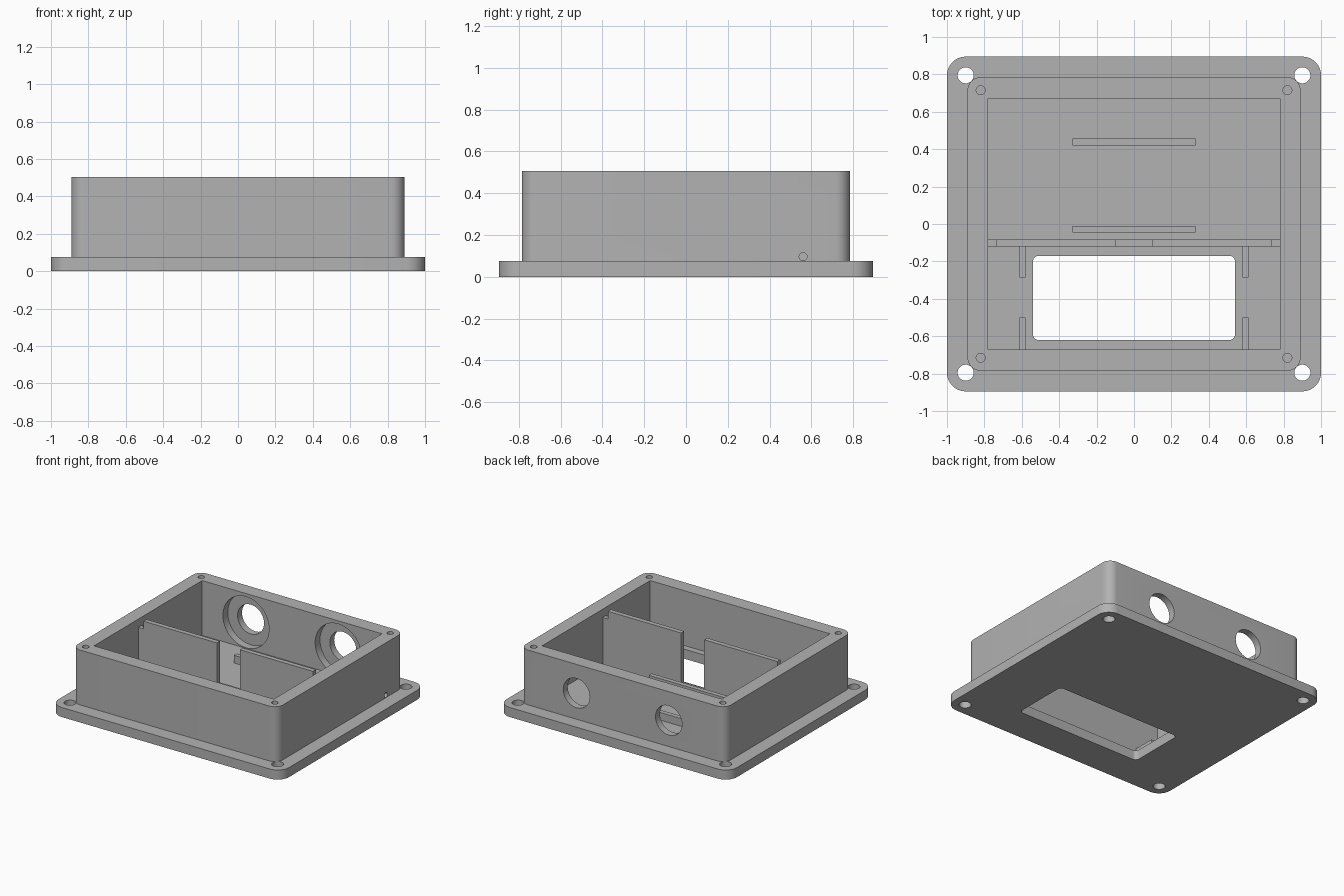
import bpy, bmesh
from math import sin, cos, pi, radians

if "Cube" in bpy.data.objects:
    bpy.data.objects.remove(bpy.data.objects["Cube"], do_unlink=True)

grey = bpy.data.materials.new("light_grey_plastic")
grey.use_nodes = True
COLOUR = (0.448, 0.448, 0.448, 1)
grey.diffuse_color = COLOUR
grey.node_tree.nodes["Principled BSDF"].inputs["Base Color"].default_value = COLOUR

FLOOR, TOP = 0.075, 0.505


def circle(cx, cy, r, n=40):
    return [(cx + r * cos(2 * pi * i / n), cy + r * sin(2 * pi * i / n)) for i in range(n)]


def rect(x0, x1, y0, y1, r=0.0, n=10):
    """Rectangle outline, optionally with rounded corners."""
    corners = [(x1 - r, y1 - r), (x0 + r, y1 - r), (x0 + r, y0 + r), (x1 - r, y0 + r)]
    if r == 0:
        return corners
    return [(cx + r * cos(pi / 2 * (k + i / n)), cy + r * sin(pi / 2 * (k + i / n)))
            for k, (cx, cy) in enumerate(corners) for i in range(n + 1)]


def prism(name, outline, lo, hi, axis="z"):
    """Extrude a 2D outline along an axis from lo to hi."""
    place = {"z": lambda u, v, w: (u, v, w),
             "y": lambda u, v, w: (u, w, v),
             "x": lambda u, v, w: (w, u, v)}[axis]
    bm = bmesh.new()
    low = [bm.verts.new(place(u, v, lo)) for u, v in outline]
    high = [bm.verts.new(place(u, v, hi)) for u, v in outline]
    bm.faces.new(low)
    bm.faces.new(high)
    for i in range(len(low)):
        j = (i + 1) % len(low)
        bm.faces.new((low[i], low[j], high[j], high[i]))
    bmesh.ops.recalc_face_normals(bm, faces=bm.faces)
    mesh = bpy.data.meshes.new(name)
    bm.to_mesh(mesh)
    bm.free()
    mesh.materials.append(grey)
    obj = bpy.data.objects.new(name, mesh)
    bpy.context.collection.objects.link(obj)
    return obj


def activate(obj):
    bpy.ops.object.select_all(action="DESELECT")
    obj.select_set(True)
    bpy.context.view_layer.objects.active = obj


def cut(obj, outline, lo, hi, axis="z"):
    """Subtract a prism from an object."""
    cutter = prism("cutter", outline, lo, hi, axis)
    cutter.hide_render = True
    mod = obj.modifiers.new("cut", "BOOLEAN")
    mod.operation, mod.solver, mod.object = "DIFFERENCE", "EXACT", cutter
    activate(obj)
    bpy.ops.object.modifier_apply(modifier=mod.name)
    bpy.data.objects.remove(cutter, do_unlink=True)


def smooth(obj):
    activate(obj)
    bpy.ops.object.shade_smooth_by_angle(angle=radians(30))


# Mounting flange, also the floor, with corner holes and display window
flange = prism("mounting_flange", rect(-1, 1, -0.895, 0.895, 0.1), 0, FLOOR)
for sx in (-1, 1):
    for sy in (-1, 1):
        cut(flange, circle(sx * 0.9, sy * 0.795, 0.043), -0.1, 0.2)
cut(flange, rect(-0.54, 0.54, -0.62, -0.17, 0.03), -0.1, 0.2)
smooth(flange)

# Enclosure walls with lid screw holes
walls = prism("enclosure_walls", rect(-0.89, 0.89, -0.785, 0.785, 0.07), FLOOR, TOP)
cut(walls, rect(-0.78, 0.78, -0.67, 0.67), 0, 1)
for sx in (-1, 1):
    for sy in (-1, 1):
        cut(walls, circle(sx * 0.82, sy * 0.715, 0.024), 0.2, 1)

# Counterbored cable ports in the back wall
for x in (-0.4, 0.4):
    cut(walls, circle(x, 0.28, 0.2, 64), 0.6, 0.73, "y")
    cut(walls, circle(x, 0.28, 0.115, 48), 0.6, 0.9, "y")

# Small drain hole in one side wall
cut(walls, circle(0.56, 0.096, 0.019), 0.7, 1, "x")
smooth(walls)

# Divider wall with notched ends and a low sill across the central gap
divider = [(-0.78, FLOOR), (0.78, FLOOR), (0.78, 0.44), (0.735, 0.44), (0.735, 0.5), (0.1, 0.5),
           (0.1, 0.1), (-0.1, 0.1), (-0.1, 0.5), (-0.735, 0.5), (-0.735, 0.44), (-0.78, 0.44)]
prism("divider_wall", divider, -0.12, -0.083, "y")

# Board support ribs on the rear floor
for name, y in (("front_board_rib", -0.028), ("rear_board_rib", 0.438)):
    prism(name, rect(-0.33, 0.33, y - 0.018, y + 0.018), FLOOR, 0.135)

# Short guide tabs beside the window
for side, x in (("right", -0.597), ("left", 0.597)):
    prism(side + "_front_tab", rect(x - 0.016, x + 0.016, -0.67, -0.5), FLOOR, 0.135)
    prism(side + "_rear_tab", rect(x - 0.016, x + 0.016, -0.285, -0.12), FLOOR, 0.135)
